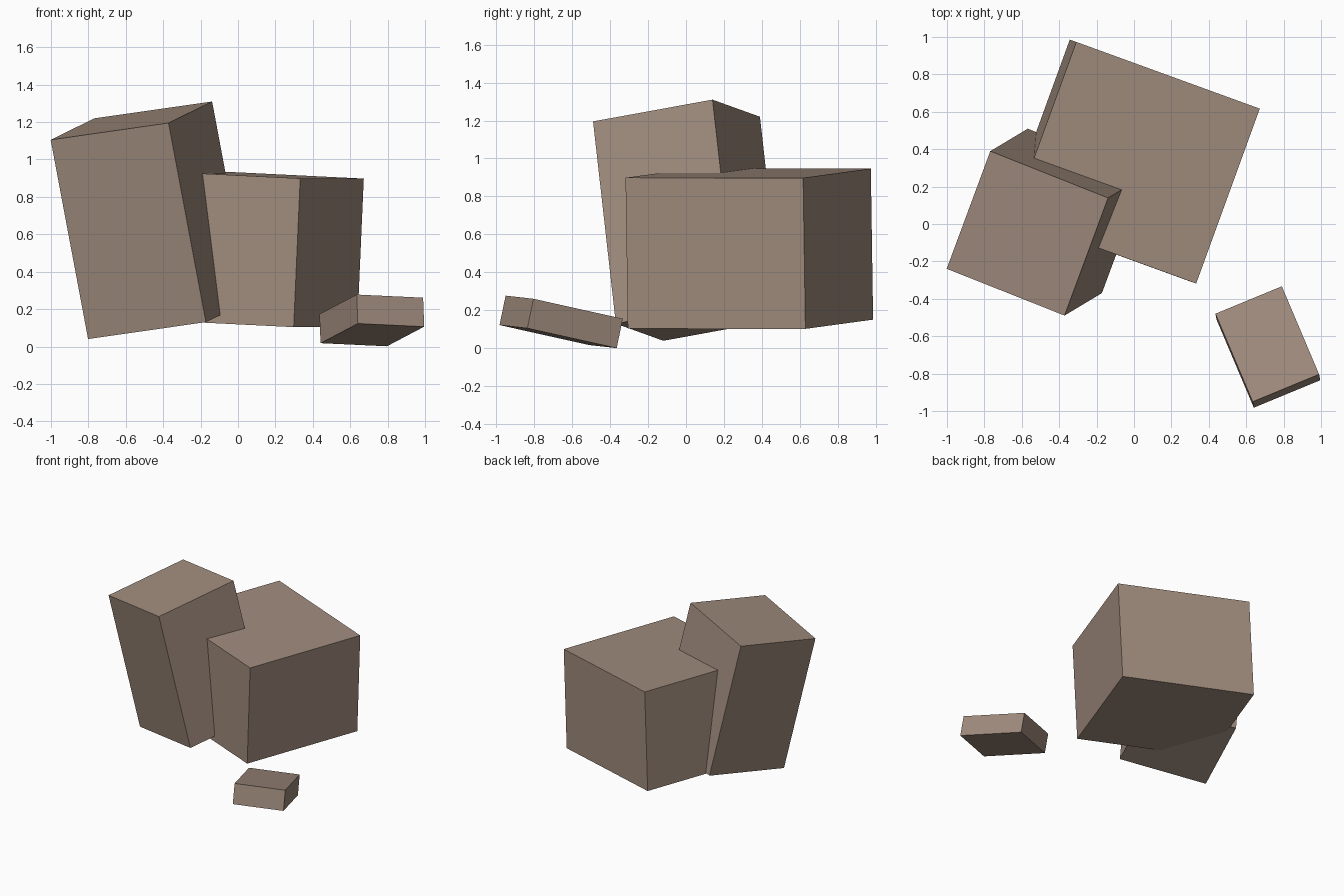
import bpy
import bmesh
from mathutils import Matrix, Vector

default_cube = bpy.data.objects.get("Cube")
if default_cube:
    bpy.data.objects.remove(default_cube, do_unlink=True)

# Single warm stone colour
stone = bpy.data.materials.new("warm_brown_stone")
stone.use_nodes = True
colour = (0.35, 0.26, 0.205, 1)
stone.diffuse_color = colour
shader = stone.node_tree.nodes["Principled BSDF"]
shader.inputs["Base Color"].default_value = colour
shader.inputs["Roughness"].default_value = 0.9


def tilted_block(name, corner, width, depth, drop):
    """Box spanned by three edges that leave one top corner."""
    edges = [Vector(e) for e in (width, depth, drop)]
    centre = Vector(corner) + sum(edges, Vector()) / 2
    # Square up the edges so the block stays a true box
    z = -edges[2].normalized()
    x = (edges[0] - z * edges[0].dot(z)).normalized()
    y = z.cross(x)
    rotation = Matrix((x, y, z)).transposed()

    mesh = bpy.data.meshes.new(name)
    bm = bmesh.new()
    bmesh.ops.create_cube(bm, size=1)
    bmesh.ops.scale(bm, vec=[e.length for e in edges], verts=bm.verts)
    bm.to_mesh(mesh)
    bm.free()
    mesh.materials.append(stone)

    block = bpy.data.objects.new(name, mesh)
    block.matrix_world = Matrix.Translation(centre) @ rotation.to_4x4()
    bpy.context.collection.objects.link(block)
    return block


# Tall leaning block, sunk into the side of the large one
tilted_block("tall_rock", (-1.0, -0.24, 1.105),
             (0.63, -0.25, 0.09), (0.23, 0.63, 0.115), (0.2, 0.12, -1.065))

# Large wide block
tilted_block("large_rock", (0.332, -0.32, 0.9),
             (0.34, 0.935, 0.0), (-0.98, 0.36, 0.045), (-0.035, 0.012, -0.795))

# Small loose slab in front
tilted_block("small_rock", (0.635, -0.95, 0.277),
             (0.355, 0.147, -0.015), (-0.2, 0.47, -0.105), (0.006, -0.032, -0.155))
